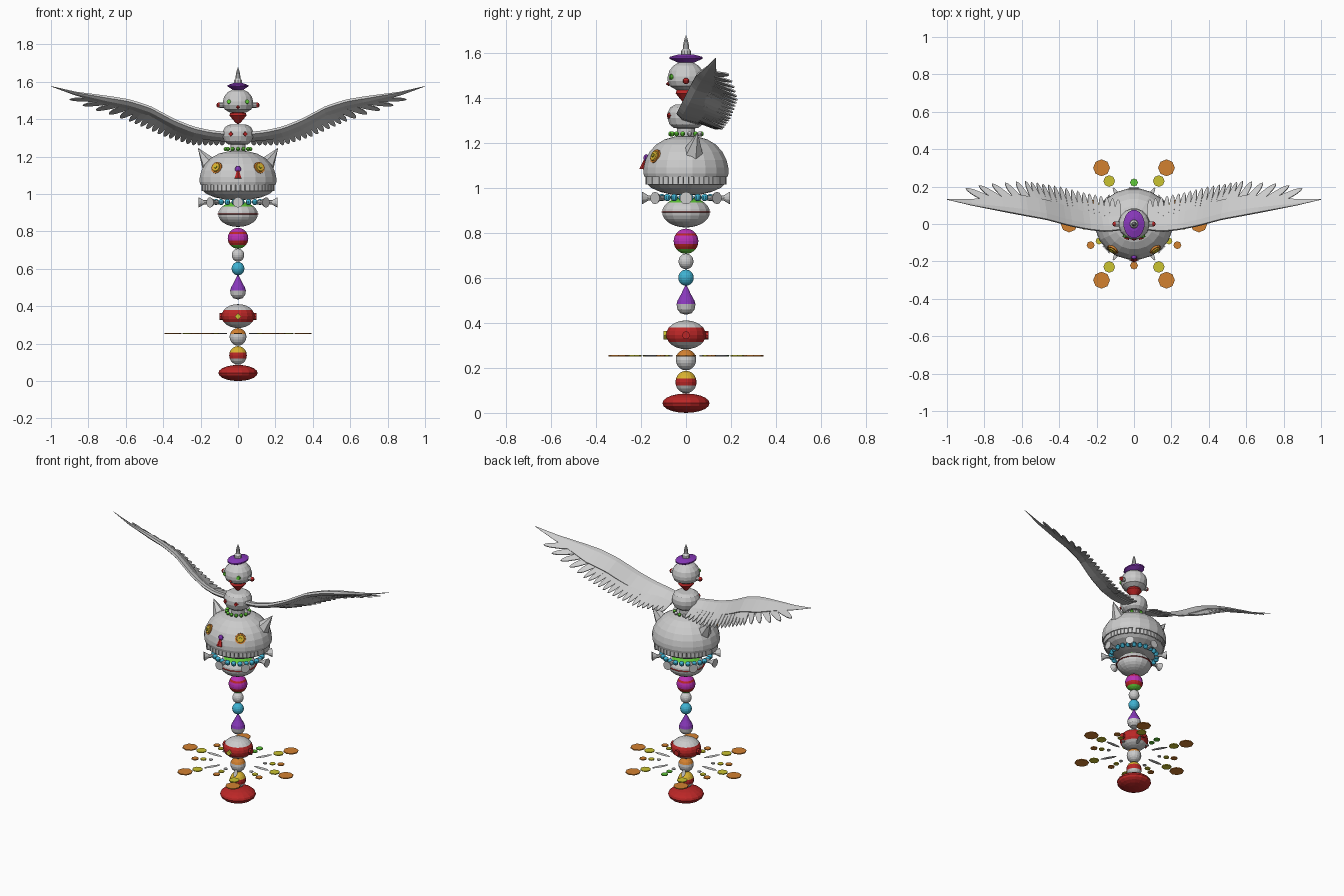
import bpy, bmesh, math
from mathutils import Vector, Matrix

if "Cube" in bpy.data.objects:
    bpy.data.objects.remove(bpy.data.objects["Cube"])

COL = {'red': (.5, .02, .02), 'orange': (.65, .22, .03), 'yellow': (.6, .55, .03), 'gold': (.7, .45, .03),
       'green': (.12, .6, .04), 'blue': (.05, .45, .65), 'purple': (.25, .04, .5), 'magenta': (.5, .03, .45)}
MATS = {}


def mat(c):
    if c not in MATS:
        MATS[c] = bpy.data.materials.new(c)
        MATS[c].diffuse_color = (*COL.get(c, (.8, .8, .8)), 1)
    return MATS[c]


def finish(name, bm, cols=None):
    bmesh.ops.recalc_face_normals(bm, faces=bm.faces)
    me = bpy.data.meshes.new(name)
    bm.to_mesh(me)
    bm.free()
    for c in cols or []:
        me.materials.append(mat(c))
    ob = bpy.data.objects.new(name, me)
    bpy.context.collection.objects.link(ob)
    return ob


def lathe(name, prof, bands=None, segs=16, sy=1.0, sx=1.0):
    """prof: (r, z) bottom to top; bands: (top z, colour) bottom to top."""
    bm = bmesh.new()
    rings = []
    for r, z in prof:
        if r < 1e-5:
            rings.append([bm.verts.new((0, 0, z))])
        else:
            rings.append([bm.verts.new((sx * r * math.cos(a), sy * r * math.sin(a), z))
                          for a in (2 * math.pi * (i + .5) / segs for i in range(segs))])
    for k in range(len(rings) - 1):
        a, b = rings[k], rings[k + 1]
        zm = (prof[k][1] + prof[k + 1][1]) / 2
        idx = next((i for i, q in enumerate(bands) if zm <= q[0]), len(bands) - 1) if bands else 0
        for i in range(segs):
            vs = list(dict.fromkeys([a[i % len(a)], a[(i + 1) % len(a)], b[(i + 1) % len(b)], b[i % len(b)]]))
            bm.faces.new(vs).material_index = idx
    for ring in (rings[0], rings[-1]):
        if len(ring) > 1:
            bm.faces.new(ring)
    return finish(name, bm, [c for _, c in bands] if bands else None)


def ball(name, z, r, h, bands=None, n=10, **kw):
    prof = [(r * math.sin(math.pi * i / n), z - h * math.cos(math.pi * i / n)) for i in range(n + 1)]
    prof[0], prof[-1] = (0, z - h), (0, z + h)
    return lathe(name, prof, bands, **kw)


def cone(name, a, b, r1, r2, col=None, segs=8):
    """Cone or disc from point a to point b."""
    a, b = Vector(a), Vector(b)
    bm = bmesh.new()
    M = Matrix.Translation((a + b) / 2) @ (b - a).to_track_quat('Z', 'Y').to_matrix().to_4x4()
    bmesh.ops.create_cone(bm, cap_ends=True, segments=segs, radius1=r1, radius2=r2, depth=(b - a).length, matrix=M)
    return finish(name, bm, [col] if col else None)


def bead(name, p, r, col=None, scale=(1, 1, 1)):
    bm = bmesh.new()
    bmesh.ops.create_uvsphere(bm, u_segments=10, v_segments=8, radius=r,
                              matrix=Matrix.Translation(p) @ Matrix.Diagonal((*scale, 1)))
    return finish(name, bm, [col] if col else None)


def polar(r, deg, z, sy=1.0):
    a = math.radians(deg)
    return Vector((r * math.cos(a), sy * r * math.sin(a), z))


# Stacked column
ball('base_disc', .043, .107, .043, [(1, 'red')])
ball('lower_bead', .137, .048, .05, [(.115, 'grey'), (.148, 'red'), (1, 'gold')])
ball('flower_bead', .236, .046, .047, [(.25, 'grey'), (1, 'orange')])
ball('belt_body', .347, .09, .064, [(.318, 'grey'), (.375, 'red'), (1, 'grey')], n=12)
for deg in (0, 90, 180, 270):
    cone('belt_stud', polar(.08, deg, .345), polar(.1, deg, .345), .018, .018, 'yellow' if deg == 270 else 'red', 4 if deg == 270 else 8)
lathe('drop_bead', [(0, .436), (.025, .443), (.039, .46), (.043, .483), (.038, .5), (.022, .528), (.009, .555), (0, .575)],
      [(.483, 'grey'), (1, 'purple')])
ball('blue_bead', .601, .035, .036, [(1, 'blue')])
ball('pale_bead', .673, .034, .035)
ball('striped_bead', .763, .056, .056, [(.73, 'green'), (.745, 'red'), (.782, 'magenta'), (.8, 'red'), (1, 'magenta')], n=14)
ball('collar_body', .892, .108, .068, [(.905, 'grey'), (.93, 'grey'), (1, 'green')], n=14)
ball('collar_belt', .893, .114, .013, [(1, 'red')], n=6)

# Flat flower of discs around the lower column
Z = .254
for k in range(6):
    d = k * 60
    for nm, rad, r, c in (('petal_large', .347, .045, 'orange'), ('petal_middle', .265, .031, 'yellow')):
        p = polar(rad, d, Z)
        cone(nm, p - Vector((0, 0, .003)), p + Vector((0, 0, .003)), r, r, c)
    bead('petal_stem', (0, 0, 0), .055, None, (1, .22, .06)).matrix_world = (
        Matrix.Translation(polar(.17, d, Z)) @ Matrix.Rotation(math.radians(d), 4, 'Z'))
    d = (90, 26, 154, 206, 334, 270)[k]
    far = .222 if d in (90, 270) else .258
    for nm, rad, r, c in (('small_petal', far, .021, 'green' if d == 90 else 'orange'),
                          ('small_inner_petal', far - .05, .018, 'green' if d == 90 else 'yellow'),
                          ('small_stem', far - .095, .012, 'grey')):
        p = polar(rad, d, Z)
        cone(nm, p - Vector((0, 0, .003)), p + Vector((0, 0, .003)), r, r, c)

# Necklace and flared horns
for k in range(24):
    bead('necklace_bead', polar(.148, k * 15 + 7.5, .957, .92), .016, 'blue')
for k in range(8):
    d = k * 45
    cone('flare', polar(.13, d, .955, .92), polar(.185, d, .955, .92), .011, .012)
    cone('flare_bell', polar(.183, d, .955, .92), polar(.212, d, .955, .92), .012, .028, segs=10)

# Large head: jaw, teeth, dome
SY = .92
lathe('jaw', [(0, .968), (.07, .97), (.125, .982), (.17, 1.0), (.192, 1.018), (.186, 1.022), (.18, 1.055), (0, 1.056)], segs=20, sy=SY)
for k in range(48):
    d = k * 7.5
    bm = bmesh.new()
    bmesh.ops.create_cube(bm, size=1, matrix=Matrix.Translation(polar(.187, d, 1.034, SY)) @
                          Matrix.Rotation(math.radians(d), 4, 'Z') @ Matrix.Diagonal((.016, .021, .036, 1)))
    finish('tooth', bm)
lathe('dome', [(0, 1.048), (.203, 1.048), (.208, 1.065), (.207, 1.09), (.198, 1.125), (.178, 1.16), (.147, 1.192),
               (.105, 1.215), (.055, 1.228), (0, 1.231)], segs=20, sy=SY)
for s in (-1, 1):
    c, n = Vector((s * .112, -.134, 1.139)), Vector((s * .5, -.8, .35)).normalized()
    cone('eye_rim', c - n * .02, c + n * .008, .034, .032, 'orange', 12)
    cone('eye', c, c + n * .014, .027, .022, 'gold', 12)
    cone('pupil', c, c + n * .02, .01, .008, 'yellow', 8)
    cone('ear', (s * .145, .03, 1.145), (s * .215, .052, 1.247), .052, 0, segs=6)
bead('nose_jewel', (0, -.177, 1.133), .017, 'purple', (1, .7, 1))
cone('nose', (0, -.186, 1.082), (0, -.178, 1.135), .021, .004, 'red', 6)

# Bead ring
for k in range(14):
    bead('ring_bead', polar(.068, k * 360 / 14 + 13, 1.24), .011, 'green' if k % 14 > 6 or k % 2 else None)
lathe('neck', [(.04, 1.225), (.04, 1.28)])

# Winged body, throat and upper head
lathe('winged_body', [(0, 1.262), (.055, 1.266), (.075, 1.282), (.084, 1.31), (.083, 1.335), (.072, 1.357), (.05, 1.37), (0, 1.372)])
lathe('throat', [(0, 1.372), (.015, 1.382), (.047, 1.42), (.042, 1.434), (0, 1.436)], [(2, 'red')])
lathe('upper_head', [(0, 1.43), (.045, 1.436), (.073, 1.452), (.083, 1.475), (.083, 1.495), (.075, 1.522),
                     (.055, 1.545), (.03, 1.558), (0, 1.56)])
for s in (-1, 1):
    cone('body_eye', (s * .034, -.06, 1.321), (s * .04, -.082, 1.321), .015, .012, 'red', 4)
    cone('head_eye', (s * .045, -.055, 1.492), (s * .05, -.072, 1.494), .014, .011, 'green', 8)
    cone('earring_post', (s * .075, 0, 1.475), (s * .1, 0, 1.475), .014, .014, None, 8)
    bead('earring', (s * .102, 0, 1.475), .014, 'red')
lathe('beak', [(0, 1.452), (.012, 1.462), (0, 1.475)], [(2, 'red')], segs=6).location.y = -.078
lathe('hat_brim', [(0, 1.552), (.03, 1.555), (.07, 1.574), (.07, 1.582), (.035, 1.592), (0, 1.594)], [(2, 'purple')], sx=.8, sy=1.08)
lathe('spire', [(.024, 1.588), (.021, 1.61), (.014, 1.618), (.012, 1.64), (.006, 1.665), (0, 1.68)], segs=10)

# Wings: (x, y, z) keys of the leading edge and of the feather tips
LEAD = [(.06, -.03, 1.325), (.15, -.04, 1.335), (.24, -.03, 1.355), (.34, -.01, 1.395), (.47, .025, 1.465), (.58, .045, 1.5),
        (.66, .06, 1.513), (.87, .10, 1.545), (1, .13, 1.577)]
TIPS = [(.08, .13, 1.262), (.25, .165, 1.262), (.4, .2, 1.31), (.58, .23, 1.39), (.68, .222, 1.425), (.8, .212, 1.46),
        (.9, .19, 1.505), (1, .13, 1.577)]
WIDTH = [(.06, .10), (.4, .12), (.6, .12), (.72, .08), (.85, .042), (1, .004)]
ROOT = [(.06, .06), (.58, .5), (.7, .57), (.9, .7), (1, .8)]


def at(keys, x):
    for a, b in zip(keys, keys[1:]):
        if x <= b[0] + 1e-6:
            t = (x - a[0]) / (b[0] - a[0])
            return Vector([p + (q - p) * t for p, q in zip(a, b)])
    return Vector(keys[-1])


DOWN = Vector((.12, .9, -.42))
FLOW = [.085 + .031 * i for i in range(17)] + [.63, .69, .76, .83, .9]
for s in (-1, 1):
    flip = Matrix.Diagonal((s, 1, 1))
    # Covert panel
    bm = bmesh.new()
    rows = []
    for i in range(29):
        x = .06 + .94 * i / 28
        p, w = at(LEAD, x), at(WIDTH, x)[1]
        sect = [(0, -.007), (.25, -.016), (1, -.003), (1, .003), (.25, .016), (0, .007)]
        k = min(1, w / .09)
        rows.append([bm.verts.new(flip @ (p + DOWN * w * u + Vector((0, .42, .9)) * h * k)) for u, h in sect])
    for a, b in zip(rows, rows[1:]):
        for j in range(6):
            bm.faces.new((a[j], a[(j + 1) % 6], b[(j + 1) % 6], b[j]))
    bm.faces.new(rows[0])
    bm.faces.new(rows[-1])
    finish('wing_arm', bm)
    # Flight feathers
    bm = bmesh.new()
    for i, x in enumerate(FLOW):
        tip, rx = at(TIPS, x), at(ROOT, x)[1]
        root = at(LEAD, rx) + DOWN * at(WIDTH, rx)[1] * .35
        d = tip - root
        slope = (at(LEAD, min(rx + .05, 1)) - at(LEAD, max(rx - .05, .06))).normalized()
        nor = slope.cross(DOWN).normalized()
        side = nor.cross(d).normalized()
        wide = .0165 if x < .62 else .021
        loop = [root + d * t + side * wide * q for t, q in
                ((0, -.9), (.5, -1), (.8, -.75), (.94, -.4), (1, 0), (.94, .4), (.8, .75), (.5, 1), (0, .9))]
        lift = nor * .003
        top = [bm.verts.new(flip @ (v + lift)) for v in loop]
        bot = [bm.verts.new(flip @ (v - lift)) for v in loop]
        bm.faces.new(top)
        bm.faces.new(bot[::-1])
        for j in range(9):
            bm.faces.new((top[j], bot[j], bot[(j + 1) % 9], top[(j + 1) % 9]))
    finish('wing_feathers', bm)

for m in bpy.data.materials:
    if m.users and not m.is_grease_pencil:
        m.use_nodes = True
        m.node_tree.nodes["Principled BSDF"].inputs["Base Color"].default_value = m.diffuse_color
